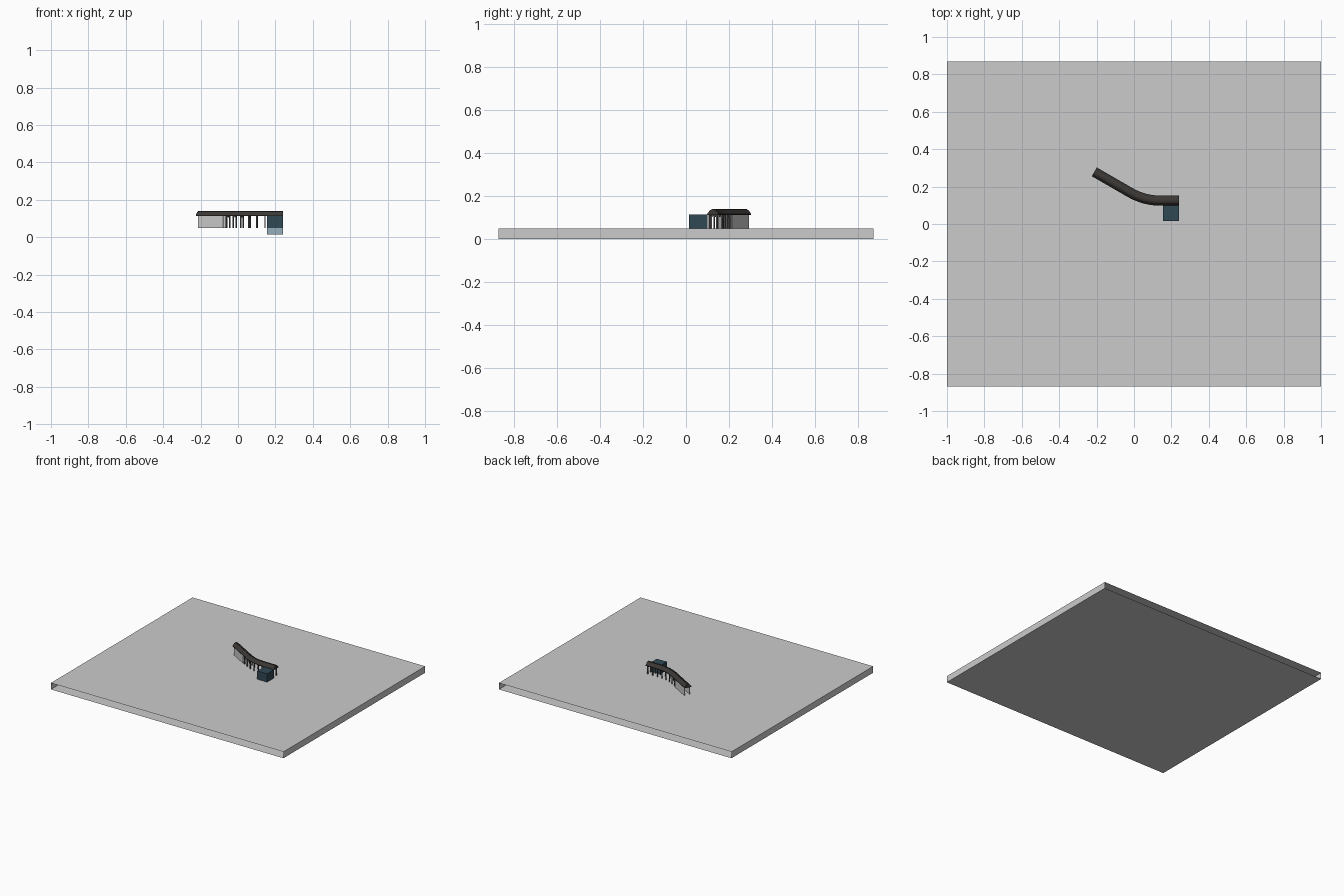
import bpy, bmesh, math
from mathutils import Vector

if "Cube" in bpy.data.objects:
    bpy.data.objects.remove(bpy.data.objects["Cube"])


def make_mesh(name, verts, faces, color=None, recalc=True):
    me = bpy.data.meshes.new(name)
    me.from_pydata([tuple(v) for v in verts], [], faces)
    if recalc:
        bm = bmesh.new()
        bm.from_mesh(me)
        bmesh.ops.recalc_face_normals(bm, faces=bm.faces)
        bm.to_mesh(me)
        bm.free()
    ob = bpy.data.objects.new(name, me)
    bpy.context.collection.objects.link(ob)
    if color:
        mat = bpy.data.materials.get(color[0]) or bpy.data.materials.new(color[0])
        mat.diffuse_color = (*color[1], 1)
        mat.use_nodes = True
        mat.node_tree.nodes["Principled BSDF"].inputs["Base Color"].default_value = mat.diffuse_color
        me.materials.append(mat)
    return ob


def box(name, lo, hi, color=None, skip=()):
    x0, y0, z0 = lo
    x1, y1, z1 = hi
    v = [(x, y, z) for z in (z0, z1) for y in (y0, y1) for x in (x0, x1)]
    f = {"bottom": (0, 2, 3, 1), "top": (4, 5, 7, 6), "front": (0, 1, 5, 4),
         "back": (2, 6, 7, 3), "left": (0, 4, 6, 2), "right": (1, 3, 7, 5)}
    return make_mesh(name, v, [q for k, q in f.items() if k not in skip], color, False)


def sweep(name, path, profile, color=None):
    """Sweep a closed (side, height) profile along ground points (point, normal)."""
    n = len(profile)
    verts = [(p.x + m.x * s, p.y + m.y * s, h) for p, m in path for s, h in profile]
    faces = [(i * n + j, i * n + (j + 1) % n, (i + 1) * n + (j + 1) % n, (i + 1) * n + j)
             for i in range(len(path) - 1) for j in range(n)]
    faces += [tuple(range(n)), tuple(range((len(path) - 1) * n, len(path) * n))]
    return make_mesh(name, verts, faces, color)


DARK = ("roof_brown", (0.045, 0.04, 0.037))
POST = ("post_grey", (0.12, 0.12, 0.12))
NAVY = ("navy_panel", (0.03, 0.065, 0.09))
PALE = ("pale_blue", (0.3, 0.42, 0.5))

# Platform slab, open at front and back
box("platform_slab", (-1, -0.87, 0), (1, 0.87, 0.05), skip=("front", "back"))

# Plan centreline: straight end, 30 degree bend, straight end
END, R, CX, CY = 0.24, 0.32, 0.14, 0.125
BEND = math.radians(30)
L1, L2, L3 = END - CX, R * BEND, 0.222


def at(s):
    """Centreline point and sideways normal at distance s from the right end."""
    a = min(max((s - L1) / R, 0), BEND)
    x = CX - R * math.sin(a)
    y = CY + R * (1 - math.cos(a))
    rest = s - L1 if s < L1 else max(s - L1 - L2, 0)
    p = Vector((x - rest * math.cos(a), y + rest * math.sin(a)))
    return p, Vector((math.sin(a), math.cos(a)))


stations = [0] + [L1 + L2 * i / 6 for i in range(7)] + [L1 + L2 + L3]

# Canopy roof with sloped sides and a raised ridge strip
roof = [(-0.027, 0.112), (-0.027, 0.117), (-0.014, 0.134), (-0.005, 0.138),
        (0.005, 0.138), (0.014, 0.134), (0.027, 0.117), (0.027, 0.112)]
sweep("canopy_roof", [at(s) for s in stations], roof, DARK)
sweep("ridge_strip", [at(s) for s in stations],
      [(-0.004, 0.136), (-0.004, 0.141), (0.004, 0.141), (0.004, 0.136)], DARK)

# Paired posts with brackets under the eaves
post_z, eave_z, t = 0.05, 0.113, 0.003
for i in range(9):
    s = 0.012 + i * 0.042
    path = [at(s - t), at(s + t)]
    for side in (-1, 1):
        o = side * 0.018
        sweep(f"post_{i}_{side}", path,
              [(o - t, post_z), (o + t, post_z), (o + t, eave_z), (o - t, eave_z)], POST)
        sweep(f"bracket_{i}_{side}", path,
              [(o, 0.09), (o, 0.098), (side * 0.004, eave_z), (side * 0.011, eave_z)], POST)

# Side walls along the far straight part
for side in (-1, 1):
    o = side * 0.021
    sweep(f"side_wall_{side}", [at(L1 + L2 + 0.055), at(L1 + L2 + L3 - 0.012)],
          [(o - 0.002, 0.05), (o + 0.002, 0.05), (o + 0.002, 0.114), (o - 0.002, 0.114)])

# Small kiosk sunk into the slab
box("kiosk_base", (0.155, 0.015, 0.015), (0.24, 0.10, 0.05), PALE)
box("kiosk_body", (0.155, 0.015, 0.05), (0.24, 0.10, 0.115), NAVY)
